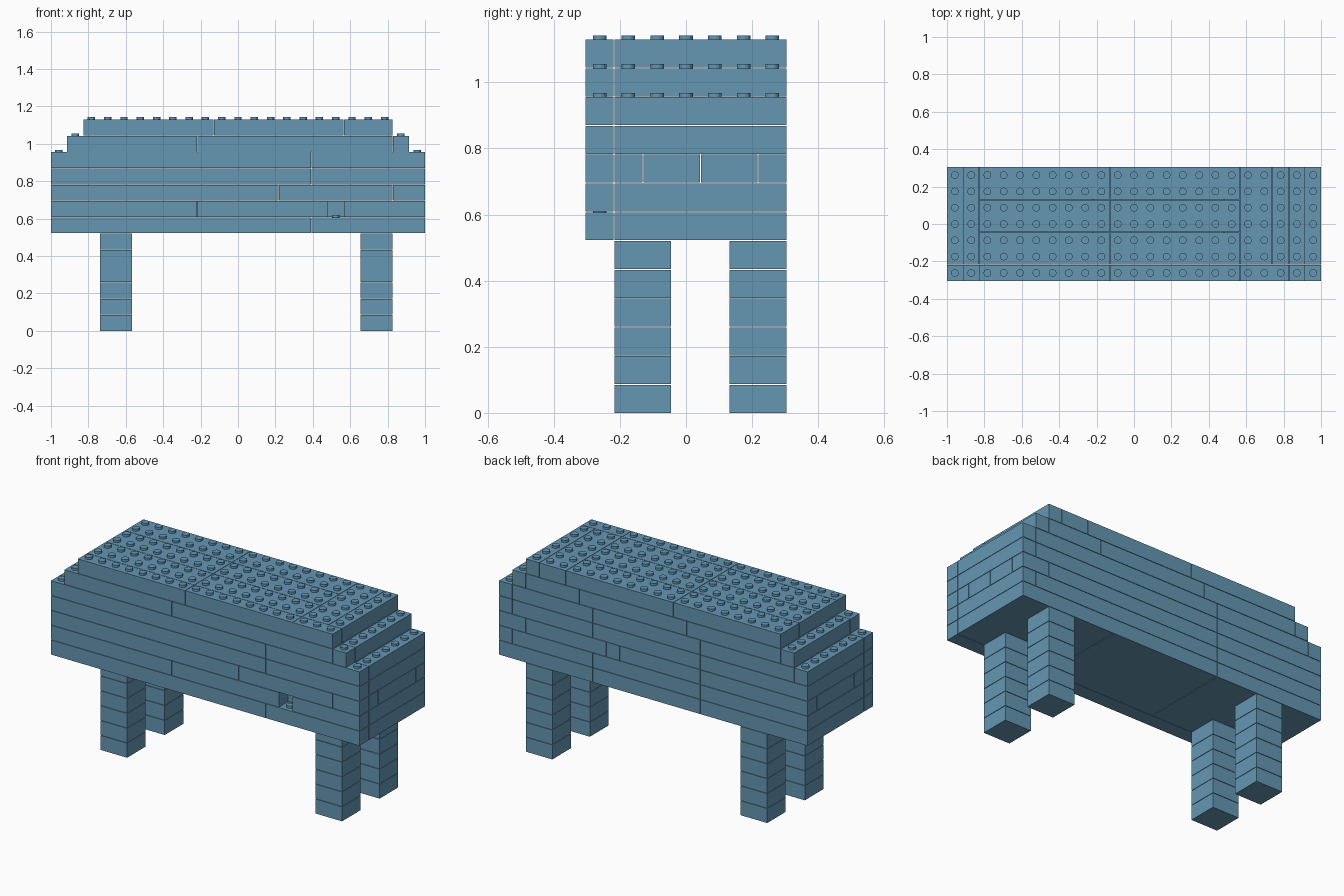
import bpy, bmesh
from mathutils import Matrix

if "Cube" in bpy.data.objects:
    bpy.data.objects.remove(bpy.data.objects["Cube"])

COLS, ROWS = 23, 7
GAP = 0.0013                        # clearance on each side of a brick
PITCH = (2 + 2 * GAP) / COLS        # stud spacing, also the layer height
STUD_R, STUD_H = 0.0205, 0.013

blue = bpy.data.materials.new("brick blue")
blue.use_nodes = True
colour = (0.13, 0.31, 0.455, 1)
blue.diffuse_color = colour
blue.node_tree.nodes["Principled BSDF"].inputs["Base Color"].default_value = colour


def place(col, row, level):
    return ((col - COLS / 2) * PITCH, (row - ROWS / 2) * PITCH, level * PITCH - GAP)


def add_brick(bm, c0, c1, r0, r1, level):
    lo, hi = place(c0, r0, level), place(c1, r1, level + 1)
    centre = [(a + b) / 2 for a, b in zip(lo, hi)]
    size = [b - a - 2 * GAP for a, b in zip(lo, hi)]
    bmesh.ops.create_cube(bm, size=1,
                          matrix=Matrix.Translation(centre) @ Matrix.Diagonal((*size, 1)))


def add_stud(bm, col, row, level):
    x, y, z = place(col + 0.5, row + 0.5, level + 1)
    z += STUD_H / 2 - GAP
    bmesh.ops.create_cone(bm, cap_ends=True, segments=14, radius1=STUD_R, radius2=STUD_R,
                          depth=STUD_H, matrix=Matrix.Translation((x, y, z)))


def finish(bm, name):
    mesh = bpy.data.meshes.new(name)
    bm.to_mesh(mesh)
    bm.free()
    mesh.materials.append(blue)
    obj = bpy.data.objects.new(name, mesh)
    bpy.context.collection.objects.link(obj)


def spans(marks):
    return list(zip(marks, marks[1:]))


# Legs: stacks of two by two bricks
for side, c in (("right", 3), ("left", 19)):
    for end, r in (("front", 1), ("back", 5)):
        bm = bmesh.new()
        for level in range(6):
            add_brick(bm, c, c + 2, r, r + 2, level)
        finish(bm, f"{end}_{side}_leg")

# Body courses: column joints of the front row, of the rows behind, and row joints
courses = [
    ([0, 16, 23], [0, 8, 16, 23], [1, 7]),
    ([0, 9, 17, 18, 23], [0, 8, 16, 22, 23], [1, 7]),
    ([0, 14, 21, 23], [0, 8, 14, 15, 21, 23], [1, 2, 4, 6, 7]),
    ([0, 16, 23], [0, 8, 16, 22, 23], [1, 7]),
    ([0, 16, 23], [0, 1, 8, 16, 22, 23], [1, 7]),
    ([1, 9, 21, 22], [1, 2, 9, 17, 21, 22], [1, 7]),
]
for i, (front, back, rows) in enumerate(courses):
    level = 6 + i
    bm = bmesh.new()
    for c0, c1 in spans(front):
        if i == 0 and c0 == 16:
            add_brick(bm, c0, c1, 0, 1, level)
        elif not (i == 1 and c0 == 17):      # one brick is missing here
            add_brick(bm, c0, c1, 0, 1, level)
    for c0, c1 in spans(back):
        for r0, r1 in spans(rows):
            add_brick(bm, c0, c1, r0, r1, level)
    # Studs only where the course is exposed
    if i == 0:
        add_stud(bm, 17, 0, level)
    if i >= 4:
        for row in range(ROWS):
            add_stud(bm, front[0], row, level)
            add_stud(bm, front[-1] - 1, row, level)
    finish(bm, f"body_course_{i + 1}")

# Top course with studs all over
bm = bmesh.new()
for c0, c1 in spans([2, 10, 18, 21]):
    add_brick(bm, c0, c1, 0, 1, 12)
for c0, c1 in spans([2, 10, 18]):
    for r0, r1 in spans([1, 3, 5, 7]):
        add_brick(bm, c0, c1, r0, r1, 12)
for c0, c1 in spans([18, 20, 21]):
    add_brick(bm, c0, c1, 1, 7, 12)
for col in range(2, 21):
    for row in range(ROWS):
        add_stud(bm, col, row, 12)
finish(bm, "top_course")
